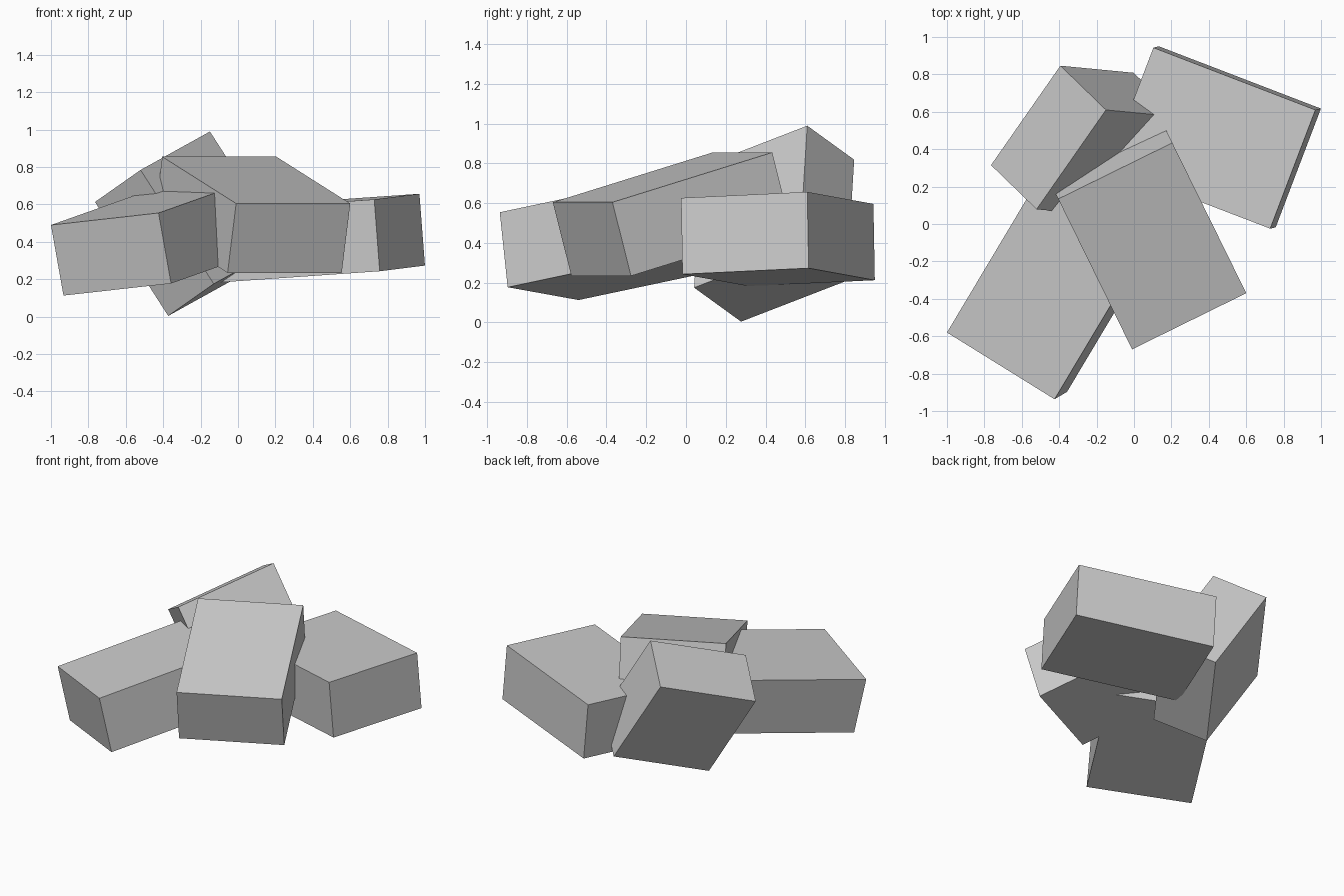
import bpy
from mathutils import Matrix, Vector

if "Cube" in bpy.data.objects:
    bpy.data.objects.remove(bpy.data.objects["Cube"], do_unlink=True)

# Plain grey for every block
grey = bpy.data.materials.new("light_grey")
grey.use_nodes = True
colour = (0.6, 0.6, 0.6, 1.0)
grey.diffuse_color = colour
grey.node_tree.nodes["Principled BSDF"].inputs["Base Color"].default_value = colour


def block(name, corner, across, along, size):
    """Box set by its top corner, the headings of its width and length, and its size."""
    x = Vector(across).normalized()
    y = Vector(along)
    y = (y - x * y.dot(x)).normalized()
    z = x.cross(y)
    if z.z > 0:  # the third side runs down from the corner
        z = -z
    width, length, height = size
    centre = Vector(corner) + (x * width + y * length + z * height) / 2
    bpy.ops.mesh.primitive_cube_add(size=1)
    ob = bpy.context.object
    ob.name = name
    ob.data.name = name
    # keep the axes right-handed so the faces point outward
    up = x.cross(y)
    turn = Matrix((x, y, up)).transposed().to_4x4()
    ob.matrix_world = Matrix.Translation(centre) @ turn @ Matrix.Diagonal((width, length, height, 1))
    ob.data.materials.append(grey)
    return ob


SIZE = (0.68, 0.93, 0.385)

# Three slabs leaning together
block("centre_block", (-0.01, -0.67, 0.605), (0.61, 0.30, 0), (-0.40, 0.80, 0.25), SIZE)
block("front_right_block", (-1.0, -0.58, 0.49), (0.58, -0.36, 0.065), (0.477, 0.78, 0.167), SIZE)
block("back_left_block", (0.97, 0.61, 0.657), (-0.24, -0.63, -0.03), (-0.86, 0.33, -0.06), SIZE)

# Shorter block standing on its edge behind them
block("back_right_block", (-0.15, 0.61, 0.99), (-0.37, -0.53, -0.205), (0.385, -0.045, -0.61),
      (0.68, 0.725, 0.38))
